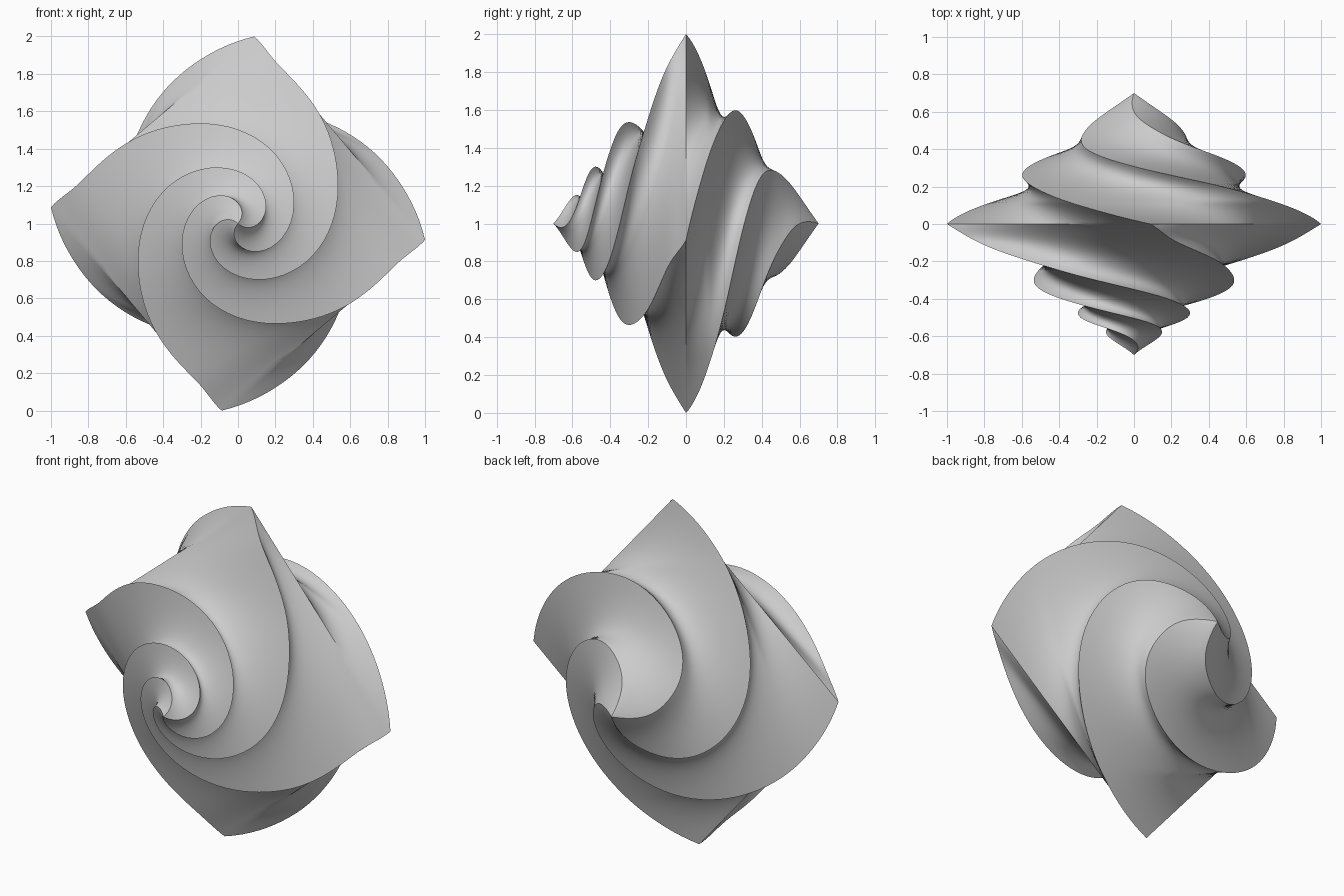
import bpy, bmesh, math

if "Cube" in bpy.data.objects:
    bpy.data.objects.remove(bpy.data.objects["Cube"])

HALF, R0, SIDE, RINGS = 0.70, 1.004, 16, 60

# twist in degrees against distance from the equator
FRONT = [(0, 0), (.1, 11), (.2, 34), (.3, 64), (.4, 110), (.48, 157), (.58, 236), (.65, 281), (.7, 308)]
BACK = [(0, 0), (.1, 25), (.2, 54), (.3, 92), (.4, 131), (.45, 147), (.5, 160), (.6, 185), (.7, 200)]


def twist(table, d):
    # smooth interpolation through the table (Catmull-Rom style slopes)
    n = len(table)

    def slope(i):
        a, b = table[max(i - 1, 0)], table[min(i + 1, n - 1)]
        return (b[1] - a[1]) / (b[0] - a[0])
    for i in range(n - 1):
        (x0, y0), (x1, y1) = table[i], table[i + 1]
        if d <= x1 or i == n - 2:
            h = x1 - x0
            t = min((d - x0) / h, 1)
            return ((2*t**3 - 3*t*t + 1) * y0 + (t**3 - 2*t*t + t) * h * slope(i)
                    + (3*t*t - 2*t**3) * y1 + (t**3 - t*t) * h * slope(i + 1))


bm = bmesh.new()


def ring(y):
    # square section, shrinking linearly to the point and turned by the twist
    d = abs(y)
    r = R0 * (1 - d / HALF)
    turn = 85 + (twist(BACK, d) if y > 0 else -twist(FRONT, d))
    bulge = 0.1 * min(d / 0.12, 1) if y > 0 else 0
    verts = []
    for k in range(4):
        a0, a1 = (math.radians(turn + 90 * (k + j)) for j in (0, 1))
        for s in range(SIDE):
            t = s / SIDE
            f = r * (1 + bulge * 4 * t * (1 - t))
            verts.append(bm.verts.new((
                f * ((1 - t) * math.cos(a0) + t * math.cos(a1)), y,
                1 + f * ((1 - t) * math.sin(a0) + t * math.sin(a1)))))
    return verts


# stacked rings from the front point to the back point
rings = [ring(HALF * i / RINGS) for i in range(1 - RINGS, RINGS)]
n = 4 * SIDE
for a, b in zip(rings, rings[1:]):
    for i in range(n):
        j = (i + 1) % n
        bm.faces.new((a[i], a[j], b[j], b[i]))
for loop, y in ((rings[0], -HALF), (rings[-1], HALF)):
    tip = bm.verts.new((0, y, 1))
    for i in range(n):
        bm.faces.new((loop[i], loop[(i + 1) % n], tip))
bmesh.ops.recalc_face_normals(bm, faces=bm.faces)

mesh = bpy.data.meshes.new("twisted_spindle")
bm.to_mesh(mesh)
bm.free()
obj = bpy.data.objects.new("twisted_spindle", mesh)
bpy.context.collection.objects.link(obj)
bpy.context.view_layer.objects.active = obj
obj.select_set(True)
bpy.ops.object.shade_smooth_by_angle(angle=math.radians(30))
